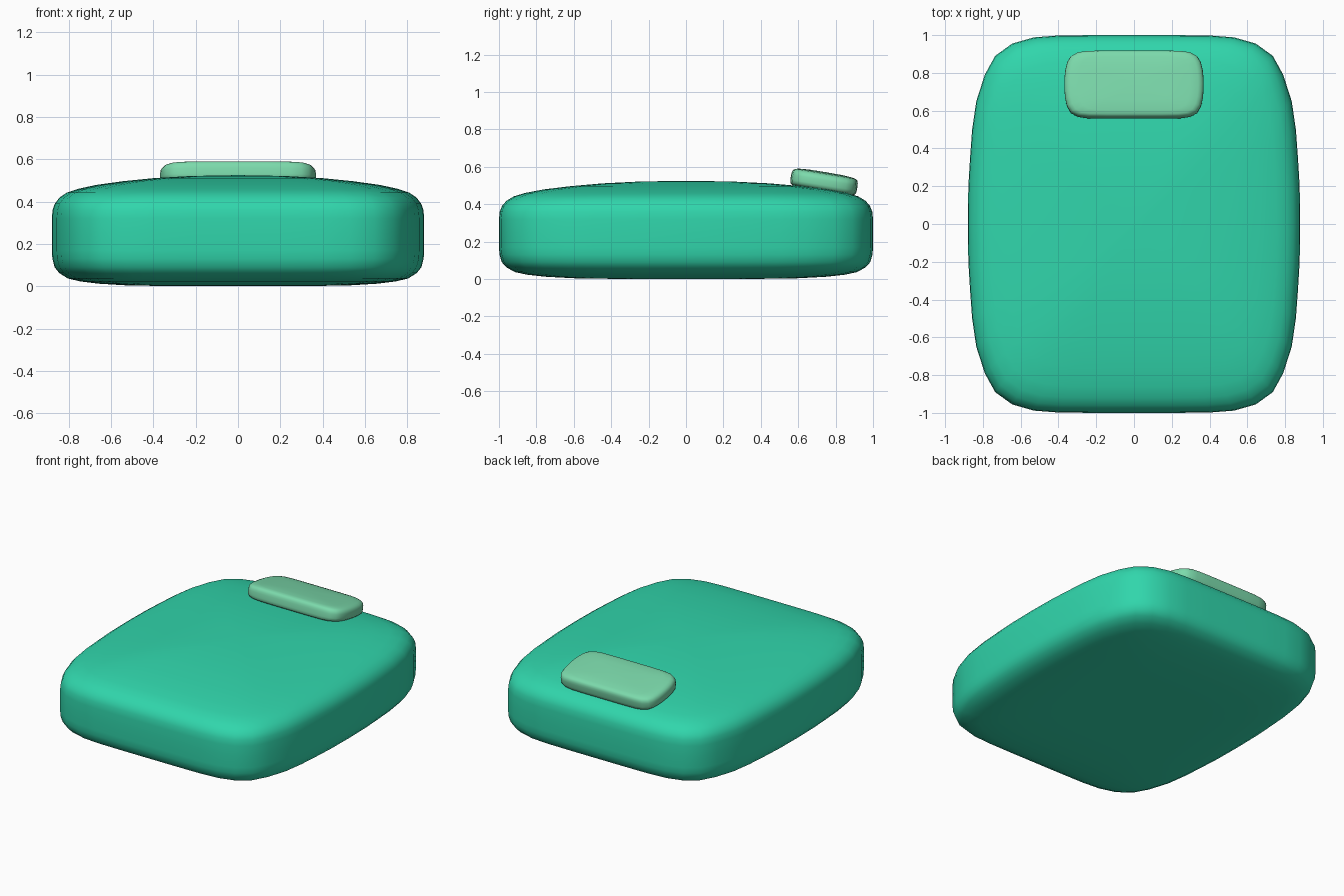
import bpy, bmesh, math
from mathutils import Matrix

if "Cube" in bpy.data.objects:
    bpy.data.objects.remove(bpy.data.objects["Cube"])


def material(name, rgb):
    m = bpy.data.materials.new(name)
    m.diffuse_color = (*rgb, 1)
    m.use_nodes = True
    m.node_tree.nodes["Principled BSDF"].inputs["Base Color"].default_value = m.diffuse_color
    return m


def mirrored_outline(quarter):
    """Quarter outline from (0, y) round to (x, 0), mirrored into a closed loop."""
    right = quarter + [(x, -y) for x, y in reversed(quarter[:-1])]
    return right + [(-x, y) for x, y in reversed(right[1:-1])]


def pillow(name, outline, profile, z_bottom, z_top, mat, matrix=None):
    """Stack scaled copies of the outline following (scale, z), then cap both ends."""
    bm = bmesh.new()
    rings = [[bm.verts.new((x * s, y * s, z)) for x, y in outline] for s, z in profile]
    n = len(outline)
    for a, b in zip(rings, rings[1:]):
        for i in range(n):
            j = (i + 1) % n
            bm.faces.new((a[i], a[j], b[j], b[i]))
    for ring, z in ((rings[0], z_bottom), (rings[-1], z_top)):
        c = bm.verts.new((0, 0, z))
        for i in range(n):
            bm.faces.new((ring[i], ring[(i + 1) % n], c))
    bmesh.ops.recalc_face_normals(bm, faces=bm.faces)
    for f in bm.faces:
        f.smooth = True
    me = bpy.data.meshes.new(name)
    bm.to_mesh(me)
    bm.free()
    me.materials.append(mat)
    ob = bpy.data.objects.new(name, me)
    bpy.context.collection.objects.link(ob)
    if matrix:
        ob.matrix_world = matrix
    return ob


teal = material("teal green", (0.03, 0.67, 0.41))
mint = material("pale mint", (0.20, 0.70, 0.41))

# Main cushion body
body_quarter = [(0, 1.0), (0.2, 1.0), (0.4, 0.998), (0.53, 0.988), (0.645, 0.955),
                (0.735, 0.89), (0.79, 0.79), (0.835, 0.65), (0.857, 0.5),
                (0.868, 0.35), (0.877, 0.2), (0.88, 0)]
body_profile = [(0.4, 0.001), (0.6, 0.004), (0.75, 0.012), (0.85, 0.023), (0.915, 0.037),
                (0.96, 0.062), (0.985, 0.09), (0.997, 0.13), (1, 0.17), (1, 0.25),
                (1, 0.32), (0.996, 0.36), (0.984, 0.39), (0.96, 0.418), (0.92, 0.442),
                (0.86, 0.46), (0.76, 0.479), (0.62, 0.496), (0.45, 0.511), (0.25, 0.521)]
pillow("cushion_body", mirrored_outline(body_quarter), body_profile, 0.0, 0.525, teal)

# Small tilted pad near the back edge
pad_quarter = [(0, 0.180), (0.15, 0.180), (0.25, 0.178), (0.30, 0.170), (0.335, 0.150),
               (0.354, 0.118), (0.364, 0.075), (0.368, 0.035), (0.369, 0)]
pad_profile = [(0.7, -0.049), (0.88, -0.046), (0.96, -0.038), (0.99, -0.028), (1, -0.015),
               (1, 0.012), (0.992, 0.026), (0.965, 0.038), (0.92, 0.045), (0.8, 0.050),
               (0.5, 0.054)]
pad_place = Matrix.Translation((0, 0.738, 0.517)) @ Matrix.Rotation(math.radians(-9.5), 4, 'X')
pillow("top_pad", mirrored_outline(pad_quarter), pad_profile, -0.05, 0.055, mint, pad_place)
